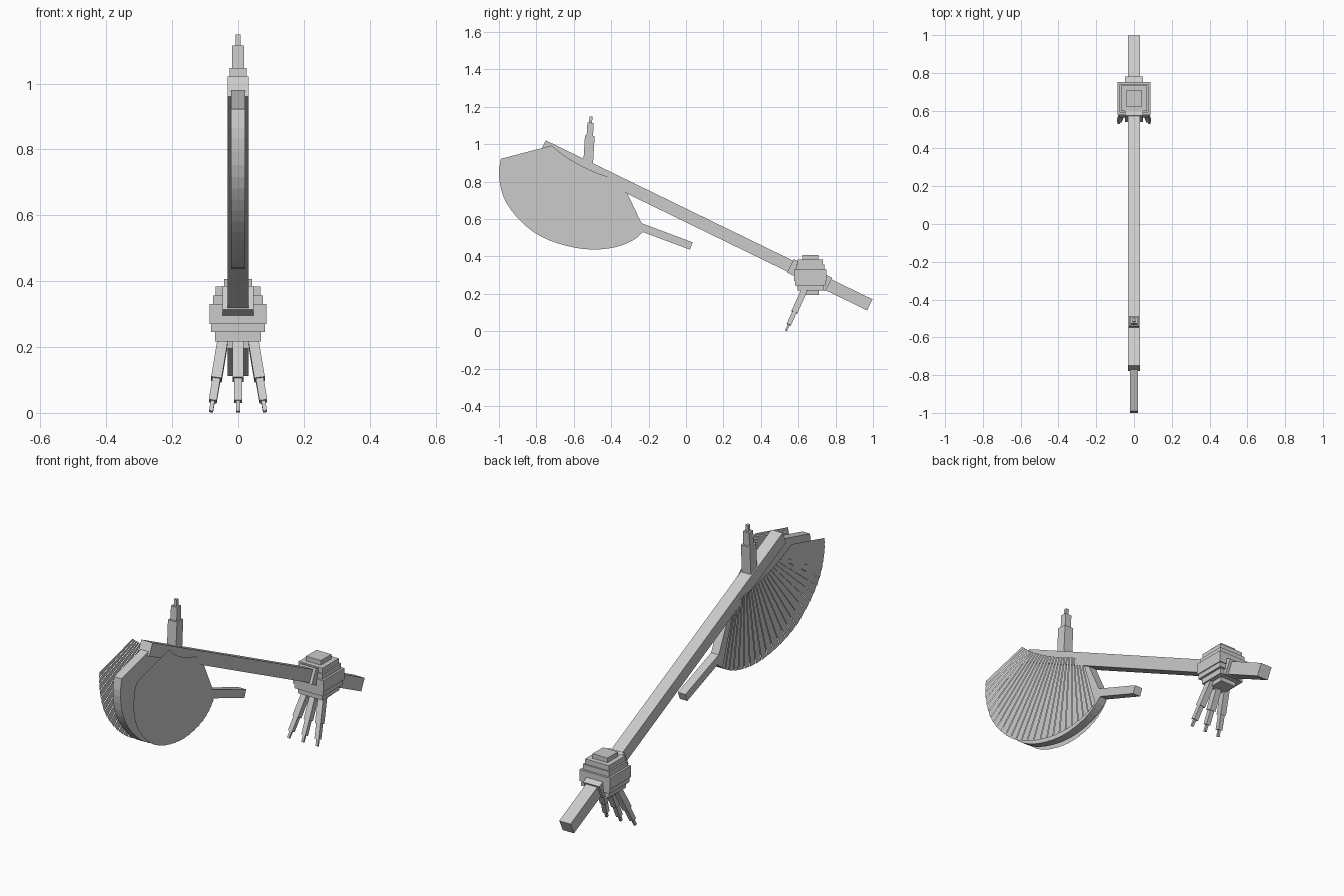
import bpy, bmesh, math
from mathutils import Matrix, Vector

if "Cube" in bpy.data.objects:
    bpy.data.objects.remove(bpy.data.objects["Cube"])

grey = bpy.data.materials.new("plain_grey")
grey.diffuse_color = (0.6, 0.6, 0.6, 1)
grey.use_nodes = True
grey.node_tree.nodes["Principled BSDF"].inputs["Base Color"].default_value = grey.diffuse_color


def finish(name, bm):
    mesh = bpy.data.meshes.new(name)
    bm.to_mesh(mesh)
    bm.free()
    mesh.materials.append(grey)
    obj = bpy.data.objects.new(name, mesh)
    bpy.context.collection.objects.link(obj)
    return obj


def add_bar(bm, a, b, wx, wt):
    """Box running from a to b, wx wide across x and wt thick."""
    a, b = Vector(a), Vector(b)
    d = (b - a).normalized()
    side = (Vector((1, 0, 0)) - d * d.x).normalized()
    up = side.cross(d)
    rot = Matrix((side, d, up)).transposed().to_4x4()
    m = Matrix.Translation((a + b) / 2) @ rot @ Matrix.Diagonal((wx, (b - a).length, wt, 1))
    bmesh.ops.create_cube(bm, size=1, matrix=m)


def bars(name, parts):
    bm = bmesh.new()
    for p in parts:
        add_bar(bm, *p)
    return finish(name, bm)


def resample(pts, n):
    """Smooth curve through the points, cut into n steps."""
    pts = [Vector(p) for p in pts]
    ext = [2 * pts[0] - pts[1]] + pts + [2 * pts[-1] - pts[-2]]
    out = []
    for i in range(n + 1):
        t = i / n * (len(pts) - 1)
        k = min(int(t), len(pts) - 2)
        t -= k
        p0, p1, p2, p3 = ext[k:k + 4]
        out.append(0.5 * (2 * p1 + (p2 - p0) * t + (2 * p0 - 5 * p1 + 4 * p2 - p3) * t * t
                          + (3 * p1 - p0 - 3 * p2 + p3) * t ** 3))
    return out


# Long sloping handle and the collar around it
bars("handle", [((0, -0.764, 0.991), (0, 0.983, 0.141), 0.065, 0.066)])
bars("handle_collar", [((0, 0.558, 0.350), (0, 0.763, 0.250), 0.094, 0.08)])

# Stepped spike on top of the handle
ax = lambda z: (0, -0.523 + (z - 0.9) * 0.06, z)
bars("top_spike", [(ax(0.88), ax(1.045), 0.052, 0.052),
                   (ax(1.045), ax(1.115), 0.036, 0.034),
                   (ax(1.115), ax(1.148), 0.016, 0.016)])

# Small lever behind the blade
bars("rear_lever", [((0, -0.29, 0.575), (0, 0.028, 0.456), 0.044, 0.042)])

# Ball made of stacked square slabs
bm = bmesh.new()
for z0, z1, h in [(0.383, 0.407, 0.043), (0.357, 0.383, 0.068), (0.33, 0.357, 0.076),
                  (0.27, 0.33, 0.087), (0.245, 0.27, 0.082), (0.217, 0.245, 0.07),
                  (0.195, 0.217, 0.045)]:
    m = Matrix.Translation((0, 0.665, (z0 + z1) / 2)) @ Matrix.Diagonal((2 * h, 2 * h, z1 - z0, 1))
    bmesh.ops.create_cube(bm, size=1, matrix=m)
finish("stepped_ball", bm)

# Three stepped claws under the ball
for s, label in [(-1, "left"), (0, "middle"), (1, "right")]:
    top, tip = Vector((s * 0.045, 0.635, 0.225)), Vector((s * 0.082, 0.535, 0.004))
    at = lambda t: top.lerp(tip, t)
    bars(label + "_claw", [(at(0), at(0.56), 0.032, 0.034),
                           (at(0.56), at(0.86), 0.024, 0.024),
                           (at(0.86), at(1), 0.012, 0.012)])

# Fan blade outline in (y, z): outer rim and inner ends of the slices
SLICES = 28
rim = resample([(-0.99, 0.922), (-1.0, 0.84), (-0.98, 0.73), (-0.925, 0.635), (-0.835, 0.545),
                (-0.73, 0.486), (-0.6, 0.448), (-0.48, 0.437), (-0.36, 0.454),
                (-0.275, 0.492), (-0.22, 0.54)], SLICES)
root = resample([(-0.718, 0.993), (-0.655, 0.942), (-0.57, 0.89), (-0.48, 0.848),
                 (-0.40, 0.815), (-0.315, 0.74)], SLICES)

# Flat fan slices, each stepped a little further out towards the front
for s, label in [(-1, "left"), (1, "right")]:
    bm = bmesh.new()
    for i in range(SLICES):
        x = s * (0.105 - 0.083 * i / (SLICES - 1))
        q = [bm.verts.new((x, *p)) for p in (root[i], rim[i], rim[i + 1], root[i + 1])]
        bm.faces.new(q if s > 0 else q[::-1])
    finish(label + "_fan_slices", bm)

# Solid core of the blade
bm = bmesh.new()
rows = []
for x in (-0.022, 0.022):
    a = [bm.verts.new((x, *p)) for p in root]
    b = [bm.verts.new((x, *p)) for p in rim]
    for i in range(SLICES):
        bm.faces.new((a[i], b[i], b[i + 1], a[i + 1]))
    rows.append(a + b[::-1])
lo, hi = rows
for i in range(len(lo)):
    j = (i + 1) % len(lo)
    bm.faces.new((lo[i], lo[j], hi[j], hi[i]))
bmesh.ops.recalc_face_normals(bm, faces=bm.faces)
finish("blade_core", bm)
